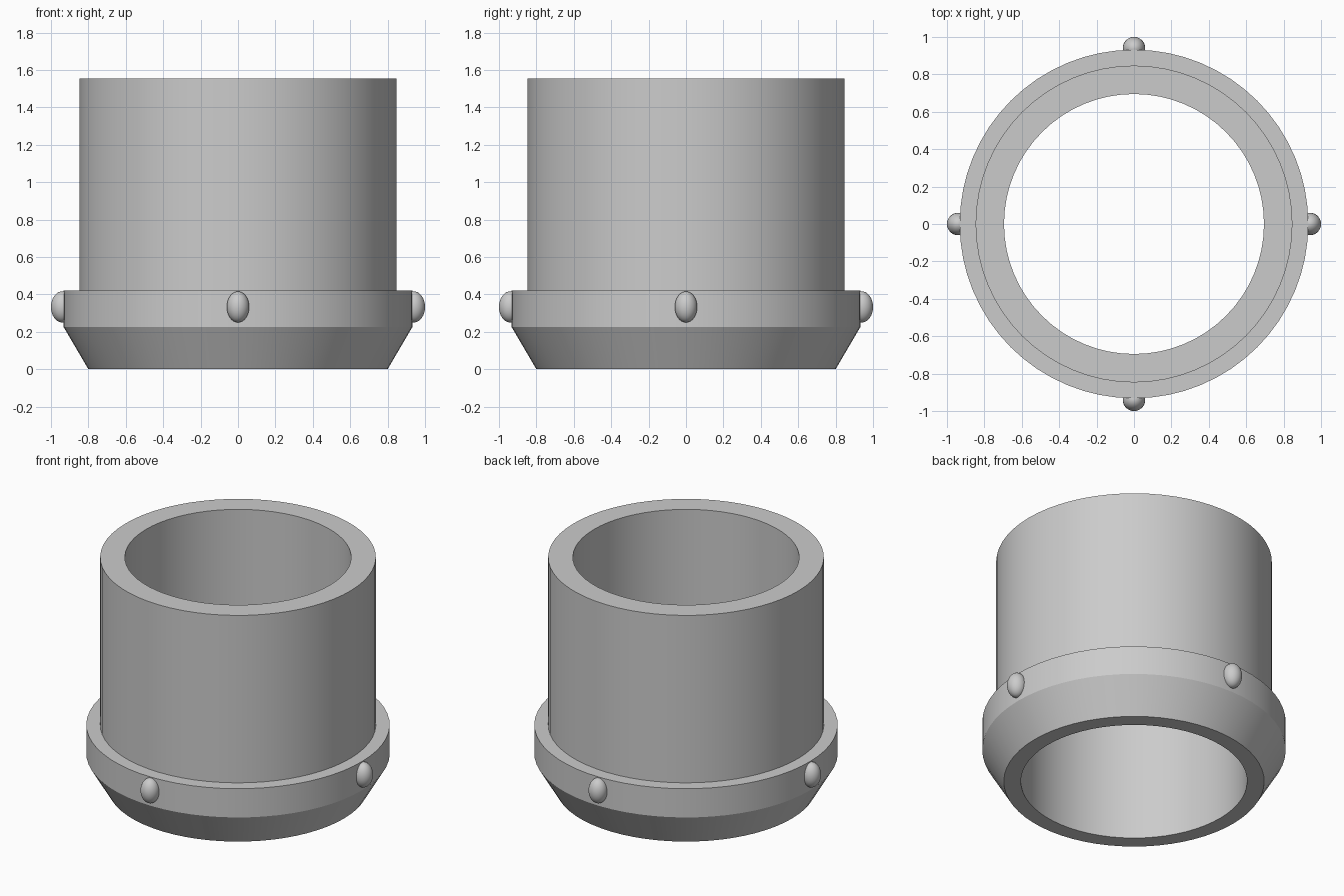
import bpy
import bmesh
import math

SEGMENTS = 64

cube = bpy.data.objects.get("Cube")
if cube:
    bpy.data.objects.remove(cube, do_unlink=True)

grey = bpy.data.materials.new("light grey")
grey.use_nodes = True
grey.diffuse_color = (0.6, 0.6, 0.6, 1)
grey.node_tree.nodes["Principled BSDF"].inputs["Base Color"].default_value = (0.6, 0.6, 0.6, 1)


def finish(obj):
    """Give the part its colour and smooth its round sides."""
    obj.data.materials.append(grey)
    bpy.ops.object.select_all(action="DESELECT")
    obj.select_set(True)
    bpy.context.view_layer.objects.active = obj
    bpy.ops.object.shade_smooth_by_angle(angle=math.radians(30))


def lathe(name, profile):
    """Turn a closed (radius, z) profile around the z axis."""
    bm = bmesh.new()
    rings = []
    for i in range(SEGMENTS):
        a = math.tau * i / SEGMENTS
        rings.append([bm.verts.new((r * math.cos(a), r * math.sin(a), z)) for r, z in profile])
    count = len(profile)
    for i, ring in enumerate(rings):
        following = rings[(i + 1) % SEGMENTS]
        for j in range(count):
            k = (j + 1) % count
            bm.faces.new((ring[j], following[j], following[k], ring[k]))
    bmesh.ops.recalc_face_normals(bm, faces=bm.faces)
    mesh = bpy.data.meshes.new(name)
    bm.to_mesh(mesh)
    bm.free()
    obj = bpy.data.objects.new(name, mesh)
    bpy.context.collection.objects.link(obj)
    finish(obj)


# Open tube with a collar that tapers to the foot
lathe("collared_tube", [
    (0.695, 0), (0.80, 0), (0.932, 0.225), (0.932, 0.42),
    (0.847, 0.42), (0.847, 1.555), (0.695, 1.555),
])

# Egg-shaped studs at the four sides of the collar
for side, angle in (("left", 0), ("back", 90), ("right", 180), ("front", 270)):
    a = math.radians(angle)
    bpy.ops.mesh.primitive_uv_sphere_add(
        segments=32, ring_count=16, radius=1,
        location=(0.94 * math.cos(a), 0.94 * math.sin(a), 0.333))
    stud = bpy.context.object
    stud.name = side + "_stud"
    stud.scale = (0.06, 0.06, 0.083)
    bpy.ops.object.transform_apply(location=False, rotation=False, scale=True)
    finish(stud)
